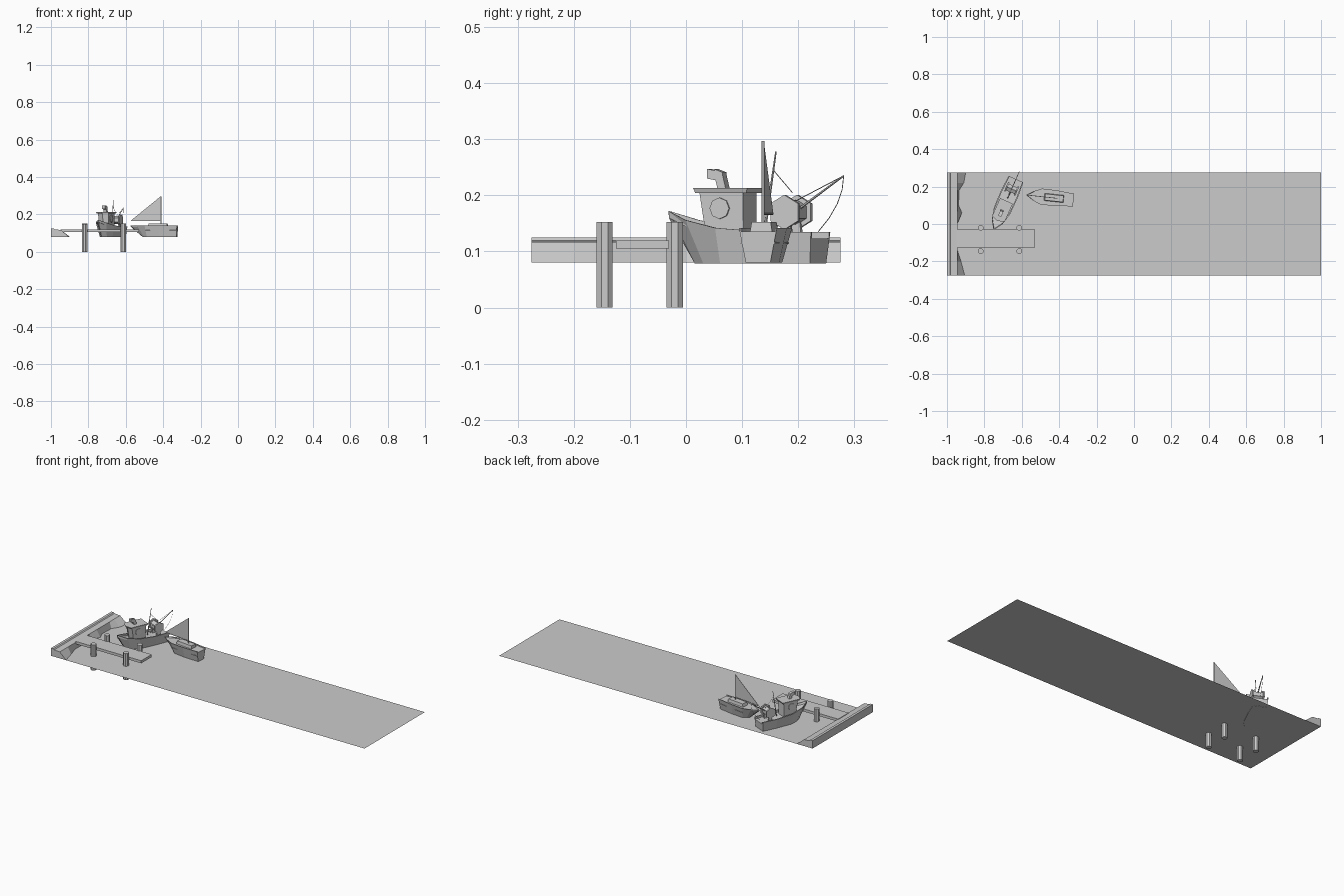
import bpy, bmesh, math
from mathutils import Vector, Matrix

if "Cube" in bpy.data.objects:
    bpy.data.objects.remove(bpy.data.objects["Cube"])

GREY = (0.6, 0.6, 0.6, 1)
mat = bpy.data.materials.new("plain_grey")
mat.use_nodes = True
mat.diffuse_color = GREY
mat.node_tree.nodes["Principled BSDF"].inputs["Base Color"].default_value = GREY

WORLD = Matrix()
# boat frames: origin at the bow, +x runs aft
TRAWLER = Matrix.Translation((-0.75, -0.03, 0)) @ Matrix.Rotation(math.radians(66.2), 4, 'Z')
SAILBOAT = Matrix.Translation((-0.575, 0.155, 0)) @ Matrix.Rotation(math.radians(-6.1), 4, 'Z')


def finish(name, bm, frame):
    bmesh.ops.recalc_face_normals(bm, faces=bm.faces)
    mesh = bpy.data.meshes.new(name)
    bm.to_mesh(mesh)
    bm.free()
    mesh.materials.append(mat)
    obj = bpy.data.objects.new(name, mesh)
    obj.matrix_world = frame
    bpy.context.collection.objects.link(obj)
    return obj


def loft(name, rings, frame=WORLD):
    """Skin closed rings of points and cap both ends."""
    bm = bmesh.new()
    vs = [[bm.verts.new(p) for p in r] for r in rings]
    n = len(vs[0])
    for a, b in zip(vs, vs[1:]):
        for i in range(n):
            j = (i + 1) % n
            bm.faces.new((a[i], a[j], b[j], b[i]))
    bm.faces.new(vs[0])
    bm.faces.new(vs[-1])
    return finish(name, bm, frame)


def rect(x0, x1, w, z):
    return [(x0, -w, z), (x1, -w, z), (x1, w, z), (x0, w, z)]


def sheet(name, pts, frame=WORLD):
    bm = bmesh.new()
    bm.faces.new([bm.verts.new(p) for p in pts])
    return finish(name, bm, frame)


def rod(name, a, b, r, frame=WORLD, sides=6, r2=None, turn=0):
    a, b = Vector(a), Vector(b)
    bm = bmesh.new()
    bmesh.ops.create_cone(bm, cap_ends=True, segments=sides, radius1=r,
                          radius2=r if r2 is None else r2, depth=(b - a).length)
    rot = (b - a).to_track_quat('Z', 'Y').to_matrix().to_4x4()
    bm.transform(Matrix.Translation((a + b) / 2) @ rot @ Matrix.Rotation(turn, 4, 'Z'))
    return finish(name, bm, frame)


def hull(name, stations, bottom, rim, depth, frame):
    """Stations: top x, bottom x, top half width, bottom half width, top z."""
    rings = []
    for xt, xb, wt, wb, zt in stations:
        wi = wt * rim
        half = [(xb, wb, bottom), (xt, wt, zt), (xt, wi, zt), (xt, wi, zt - depth)]
        rings.append(half + [(x, -y, z) for x, y, z in reversed(half)])
    return loft(name, rings, frame)


# water and shore
sheet("water", [(-1, -.275, .08), (1, -.275, .08), (1, .275, .08), (-1, .275, .08)])
shore = [(-.275, -.905), (-.2, -.925), (-.14, -.944), (0, -.944), (.06, -.92),
         (.1, -.938), (.18, -.935), (.22, -.91), (.275, -.9)]
loft("shore_bank", [[(-1, y, .08), (-1, y, .125), (-.985, y, .125), (-.98, y, .12),
                     (-.945, y, .117), (toe, y, .08)] for y, toe in shore])

# pier and posts
loft("pier_deck", [[(-.95, -.125, z), (-.53, -.125, z), (-.53, -.03, z), (-.95, -.03, z)]
                   for z in (.105, .12)])
for x in (-.82, -.613):
    for y in (-.145, -.02):
        top = .148 if (x < -.7 and y < -.1) else .153
        rod("pier_post", (x, y, 0), (x, y, top), .0155, sides=8, turn=math.pi / 8)

# trawler hull and wheelhouse
hull("trawler_hull", [(0, .05, .002, .001, .172), (.045, .075, .031, .02, .156),
                      (.11, .115, .047, .036, .142), (.21, .21, .049, .039, .135),
                      (.295, .29, .043, .036, .135)], .079, .86, .012, TRAWLER)


def house_ring(front, nose, back, w, z):
    return [(nose, 0, z), (front, -w, z), (back, -w, z), (back, w, z), (front, w, z)]


loft("wheelhouse", [house_ring(.085, .076, .157, .028, .122),
                    house_ring(.072, .062, .157, .03, .206)], TRAWLER)
loft("wheelhouse_roof", [house_ring(.066, .054, .165, .034, .204),
                         house_ring(.063, .05, .168, .037, .213)], TRAWLER)
for s in (-1, 1):
    rod("round_window", (.112, s * .026, .177), (.112, s * .033, .177), .019, TRAWLER, 8)
loft("vent_pipe", [rect(.098, .114, .009, .212), rect(.092, .108, .009, .236),
                   [(.092, -.009, .247), (.108, -.009, .241), (.108, .009, .241), (.092, .009, .247)]],
     TRAWLER)
loft("vent_mouth", [[(x, -.009, z), (x, .009, z), (x, .009, z + .017), (x, -.009, z + .017)]
                    for x, z in ((.078, .23), (.1, .226))], TRAWLER)

# net drum on the aft deck
rod("net_drum", (.238, -.027, .17), (.238, .027, .17), .022, TRAWLER)
for s in (-1, 1):
    rod("drum_flange", (.238, s * .024, .17), (.238, s * .032, .17), .031, TRAWLER)
    loft("drum_stand", [rect(.226, .25, .004, .12), rect(.232, .244, .004, .172)],
         TRAWLER @ Matrix.Translation((0, s * .022, 0)))

# trawler mast, boom and rigging
foot, mast_top, boom_tip = (.185, 0, .13), (.208, 0, .278), (.34, 0, .235)
rod("trawler_mast", foot, mast_top, .003, TRAWLER, r2=.0015)
rod("trawler_boom", (.2, 0, .14), boom_tip, .003, TRAWLER, r2=.0015)
rod("boom_stay", (.203, 0, .245), (.24, 0, .205), .0008, TRAWLER, 4)
rod("boom_rope", (.215, 0, .175), boom_tip, .0008, TRAWLER, 4)
curve = [(.34 - .05 * t * t, 0, .235 - .1 * t) for t in (0, .25, .5, .75, 1)]
for a, b in zip(curve, curve[1:]):
    rod("hanging_line", a, b, .0008, TRAWLER, 4)

# sailing boat
hull("sailboat_hull", [(0, .065, .002, .001, .142), (.035, .075, .024, .012, .142),
                       (.08, .09, .043, .026, .142), (.16, .16, .042, .028, .142),
                       (.253, .25, .034, .022, .142)], .08, .9, .006, SAILBOAT)
for s in (-1, 1):
    rod("rubbing_strake", (.085, s * .036, .115), (.252, s * .0292, .115), .002, SAILBOAT, 4)
loft("sailboat_cabin", [rect(.095, .2, .02, .134), rect(.1, .198, .017, .153)], SAILBOAT)
rod("sailboat_mast", (.165, 0, .14), (.165, 0, .297), .0028, SAILBOAT)
rod("sailboat_boom", (.005, 0, .167), (.165, 0, .167), .002, SAILBOAT)
loft("sail", [[(.003, y, .168), (.163, y, .168), (.163, y, .297)] for y in (-.001, .001)], SAILBOAT)
